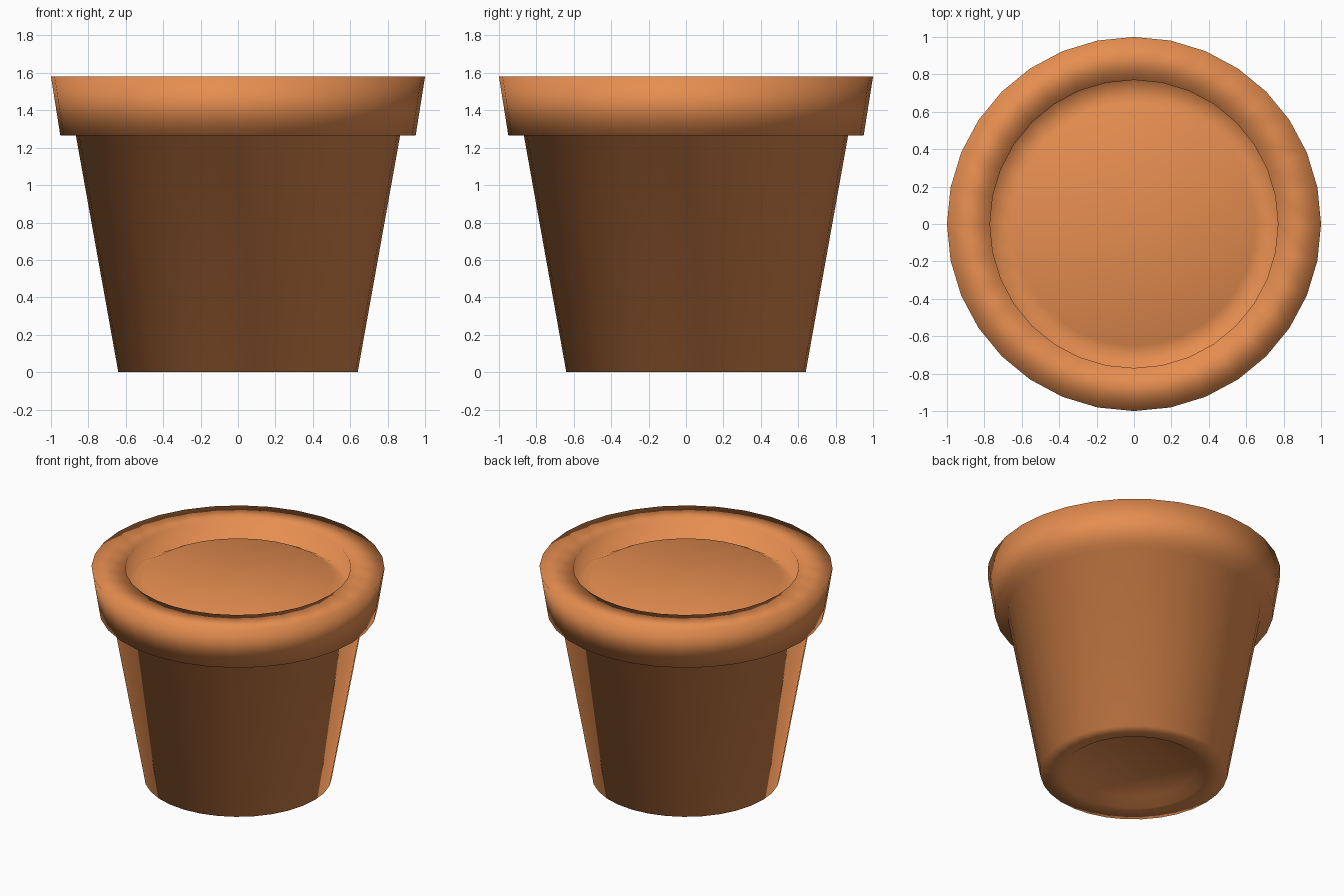
import bpy, bmesh
from math import cos, sin, tau

if "Cube" in bpy.data.objects:
    bpy.data.objects.remove(bpy.data.objects["Cube"])

SIDES = 32


def lathe(name, profile, material):
    """Spin (radius, z) points around z and cap both ends."""
    bm = bmesh.new()
    rings = [[bm.verts.new((r * cos(tau * i / SIDES), r * sin(tau * i / SIDES), z))
              for i in range(SIDES)] for r, z in profile]
    for a, b in zip(rings, rings[1:]):
        for i in range(SIDES):
            j = (i + 1) % SIDES
            bm.faces.new((a[i], a[j], b[j], b[i]))
    bm.faces.new(rings[0][::-1])
    bm.faces.new(rings[-1])
    bmesh.ops.recalc_face_normals(bm, faces=bm.faces)
    for f in bm.faces:
        f.smooth = True
    mesh = bpy.data.meshes.new(name)
    bm.to_mesh(mesh)
    bm.free()
    mesh.materials.append(material)
    obj = bpy.data.objects.new(name, mesh)
    bpy.context.collection.objects.link(obj)
    return obj


terracotta = bpy.data.materials.new("terracotta")
terracotta.diffuse_color = (0.79, 0.27, 0.08, 1)
terracotta.use_nodes = True
terracotta.node_tree.nodes["Principled BSDF"].inputs["Base Color"].default_value = terracotta.diffuse_color

# Pot: base recess, foot ring, tapered body, overhanging rim, inner lip, raised soil
lathe("flower_pot", [
    (0.42, 0.05), (0.49, 0.0),
    (0.64, 0.0), (0.867, 1.266),
    (0.95, 1.266), (1.0, 1.58),
    (0.77, 1.58), (0.77, 1.43),
    (0.65, 1.495),
], terracotta)
